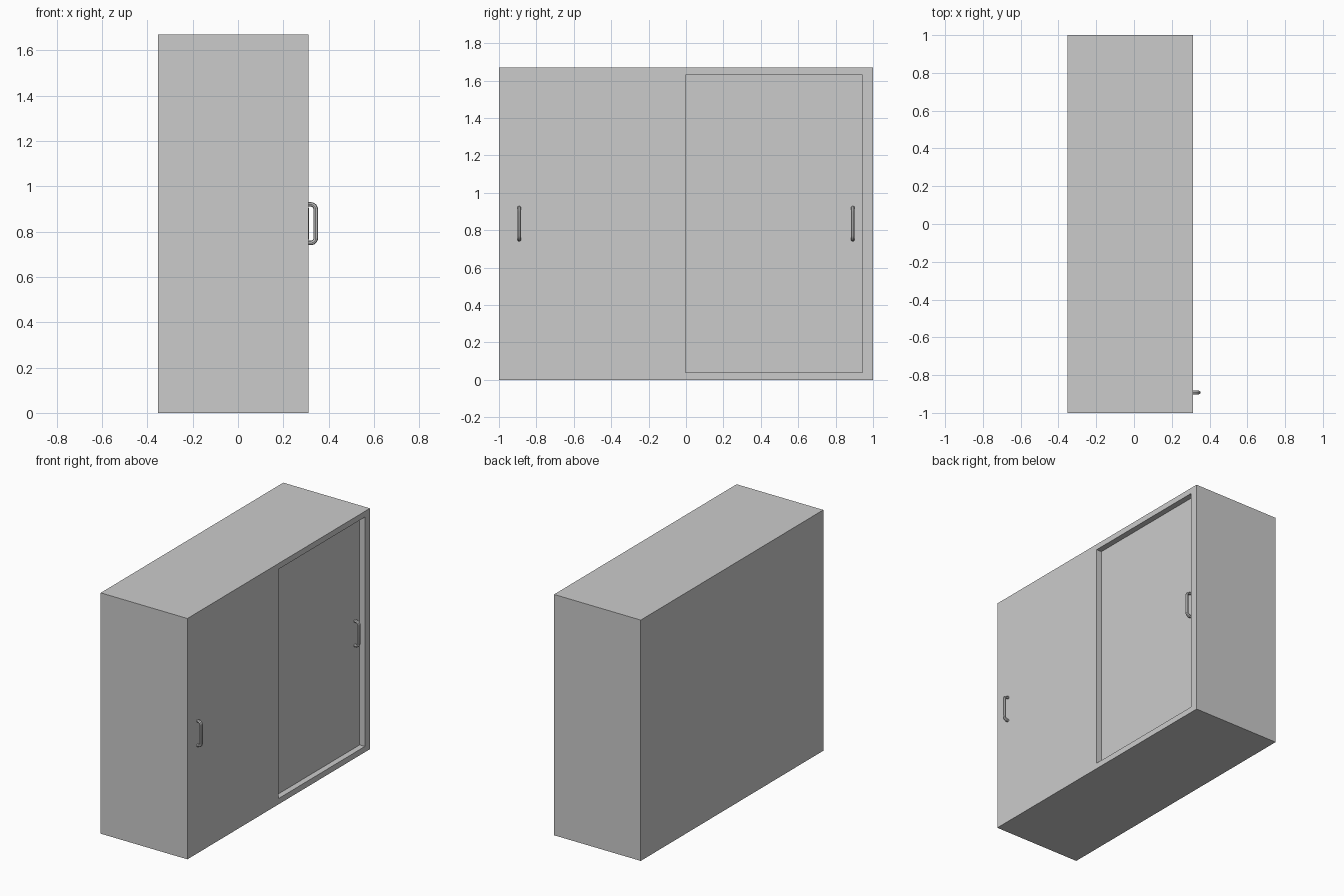
import bpy
import math
from mathutils import Vector

cube = bpy.data.objects.get("Cube")
if cube:
    bpy.data.objects.remove(cube, do_unlink=True)

# One plain grey for the whole cabinet
grey = bpy.data.materials.new("light grey")
grey.use_nodes = True
colour = (0.6, 0.6, 0.6, 1)
grey.diffuse_color = colour
grey.node_tree.nodes["Principled BSDF"].inputs["Base Color"].default_value = colour

FRONT, BACK, HEIGHT = 0.312, -0.353, 1.67
RECESS = 0.04


def box(name, low, high):
    low, high = Vector(low), Vector(high)
    bpy.ops.mesh.primitive_cube_add(size=1, location=(low + high) / 2)
    ob = bpy.context.object
    ob.name = name
    ob.scale = high - low
    bpy.ops.object.transform_apply(location=False, rotation=False, scale=True)
    ob.data.materials.append(grey)
    return ob


# Cabinet body with the set-back sliding door cut into its face
body = box("cabinet_body", (BACK, -1, 0), (FRONT, 1, HEIGHT))
cutter = box("recess_cutter", (FRONT - RECESS, -0.003, 0.04), (FRONT + 0.1, 0.945, 1.63))
cutter.hide_render = True
cut = body.modifiers.new("door_recess", "BOOLEAN")
cut.operation = "DIFFERENCE"
cut.solver = "EXACT"
cut.object = cutter
bpy.context.view_layer.objects.active = body
bpy.ops.object.modifier_apply(modifier=cut.name)
bpy.data.objects.remove(cutter, do_unlink=True)


# Pull handle: a round bar swept along a path with rounded corners
def handle(name, x, y):
    reach, half, bend, radius = 0.031, 0.085, 0.022, 0.01
    path = [(-0.005, -half)]
    for sign, start in ((-1, -90), (1, 0)):
        for i in range(7):
            a = math.radians(start + 15 * i)
            path.append((reach - bend + bend * math.cos(a),
                         sign * (half - bend) + bend * math.sin(a)))
    path.append((-0.005, half))

    curve = bpy.data.curves.new(name, "CURVE")
    curve.dimensions = "3D"
    curve.bevel_depth = radius
    curve.bevel_resolution = 2
    curve.use_fill_caps = True
    spline = curve.splines.new("POLY")
    spline.points.add(len(path) - 1)
    for point, (px, pz) in zip(spline.points, path):
        point.co = (px, 0, pz, 1)
    ob = bpy.data.objects.new(name, curve)
    ob.location = (x, y, HEIGHT / 2)
    bpy.context.collection.objects.link(ob)

    bpy.ops.object.select_all(action="DESELECT")
    ob.select_set(True)
    bpy.context.view_layer.objects.active = ob
    bpy.ops.object.convert(target="MESH")
    ob = bpy.context.object
    ob.data.materials.clear()
    ob.data.materials.append(grey)
    bpy.ops.object.shade_smooth_by_angle(angle=math.radians(40))


handle("front_door_handle", FRONT, -0.892)
handle("recessed_door_handle", FRONT - RECESS, 0.892)
